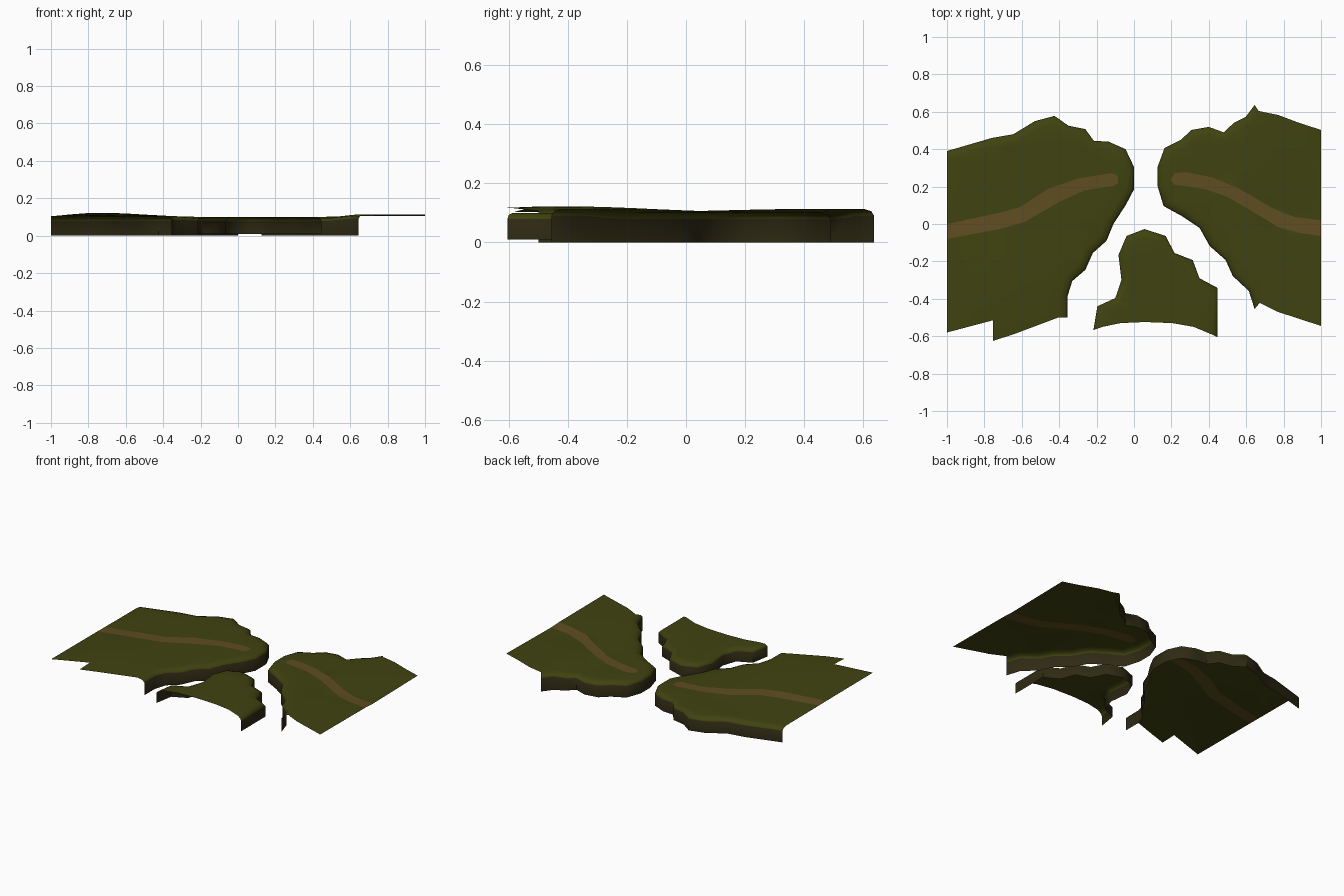
import bpy, bmesh, math
from mathutils import Vector
from mathutils.geometry import delaunay_2d_cdt

if "Cube" in bpy.data.objects:
    bpy.data.objects.remove(bpy.data.objects["Cube"])


def material(name, rgb):
    m = bpy.data.materials.new(name)
    m.diffuse_color = (*rgb, 1)
    m.use_nodes = True
    m.node_tree.nodes["Principled BSDF"].inputs["Base Color"].default_value = m.diffuse_color
    return m


MATS = [material("moss_green", (0.050, 0.056, 0.005)),
        material("path_brown", (0.115, 0.075, 0.015)),
        material("dark_earth", (0.028, 0.023, 0.007))]


# Gentle relief of each piece
def left_height(x, y):
    s = 0.2 if x < -0.75 else 0.33
    return 0.1 + 0.023 * math.exp(-((x + 0.75) / s) ** 2 - ((y + 0.4) / 0.4) ** 2)


def right_height(x, y):
    t = min(max((x - 0.5) / 0.15, 0), 1)
    t = t * t * (3 - 2 * t)
    return 0.1 + t * (0.013 - 0.008 * math.exp(-((y - 0.07) / 0.13) ** 2))


def flat_height(x, y):
    return 0.1


def inset(rim, ends, d):
    """Move the rim inwards by d; its ends slide along the open edges."""
    out = []
    for i, p in enumerate(rim):
        if i in (0, len(rim) - 1):
            e = ends[0 if i == 0 else 1]
            out.append(p + (e - p) * (d / 0.045))
            continue
        a = (p - rim[i - 1]).normalized()
        b = (rim[i + 1] - p).normalized()
        t = (a + b).normalized()
        out.append(p + Vector((-t.y, t.x)) * d)
    return out


def ground_piece(name, rim, edge, path, height, bottom):
    """Top sheet with a rounded lip and a wall below the rim; cut edges stay open."""
    rim = [Vector(p) for p in rim]
    edge = [Vector(p) for p in edge]
    ends = (edge[-1], edge[0])
    top = inset(rim, ends, 0.045)
    lip = inset(rim, ends, 0.012)
    outline = top + edge[1:-1]

    pts = list(outline)
    faces = [list(range(len(outline)))]
    if path:
        faces.append(list(range(len(pts), len(pts) + len(path))))
        pts += [Vector(p) for p in path]
    xs = [p.x for p in outline]
    ys = [p.y for p in outline]
    for i in range(-9, 10):
        for j in range(-6, 7):
            g = Vector((i * 0.1 + 0.013, j * 0.1 + 0.017))
            if min(xs) < g.x < max(xs) and min(ys) < g.y < max(ys):
                pts.append(g)
    vs, _, tris, _, _, src = delaunay_2d_cdt(pts, [], faces, 1, 1e-5)

    bm = bmesh.new()
    made = {}
    for tri, origin in zip(tris, src):
        for k in tri:
            if k not in made:
                made[k] = bm.verts.new((vs[k].x, vs[k].y, height(*vs[k])))
        f = bm.faces.new([made[k] for k in tri])
        f.material_index = 1 if 1 in origin else 0

    # lip and wall rings
    rings = [[(p.x, p.y, height(*p)) for p in top],
             [(p.x, p.y, height(*q) - 0.007) for p, q in zip(lip, top)],
             [(p.x, p.y, height(*q) - 0.021) for p, q in zip(rim, top)],
             [(p.x, p.y, bottom) for p in rim]]
    rows = [[bm.verts.new(c) for c in r] for r in rings]
    for r, (u, l) in enumerate(zip(rows, rows[1:])):
        for i in range(len(rim) - 1):
            f = bm.faces.new((u[i], l[i], l[i + 1], u[i + 1]))
            f.material_index = 2 if r == 2 else 0
    bmesh.ops.remove_doubles(bm, verts=bm.verts, dist=1e-4)

    mesh = bpy.data.meshes.new(name)
    bm.to_mesh(mesh)
    bm.free()
    for m in MATS:
        mesh.materials.append(m)
    ob = bpy.data.objects.new(name, mesh)
    bpy.context.collection.objects.link(ob)
    bpy.ops.object.select_all(action='DESELECT')
    ob.select_set(True)
    bpy.context.view_layer.objects.active = ob
    bpy.ops.object.shade_smooth_by_angle(angle=math.radians(50))


# Left bank
ground_piece(
    "left_bank",
    [(-.355, -.5), (-.355, -.385), (-.33, -.305), (-.26, -.245), (-.22, -.155),
     (-.147, -.09), (-.11, 0), (-.045, .1), (0, .185), (0, .305), (-.045, .4),
     (-.135, .44), (-.215, .445), (-.26, .507), (-.35, .525), (-.425, .578),
     (-.53, .55), (-.645, .48), (-.76, .46), (-1, .39)],
    [(-1, .345), (-1, 0), (-1, -.08), (-1, -.58), (-.755, -.515), (-.755, -.625),
     (-.645, -.59), (-.405, -.5)],
    [(-1, -.08), (-.72, -.027), (-.587, .01), (-.4, .118), (-.265, .18),
     (-.11, .203), (-.085, .22), (-.085, .257), (-.12, .272), (-.29, .245),
     (-.455, .19), (-.61, .09), (-.72, .06), (-1, 0)],
    left_height, 0)

# Right bank
ground_piece(
    "right_bank",
    [(.645, .636), (.597, .572), (.533, .54), (.48, .49), (.4, .519), (.308, .503),
     (.25, .45), (.163, .406), (.126, .305), (.126, .203), (.158, .096), (.255, .043),
     (.35, -.02), (.405, -.118), (.49, -.193), (.528, -.278), (.614, -.358),
     (.645, -.455)],
    [(.672, -.422), (.77, -.47), (1, -.545), (1, -.064), (1, .02), (1, .503),
     (.885, .54), (.77, .583), (.667, .604)],
    [(.217, .21), (.38, .187), (.5, .145), (.62, .075), (.77, -.016), (.887, -.048),
     (1, -.064), (1, .02), (.86, .037), (.737, .086), (.555, .193), (.415, .25),
     (.27, .278), (.22, .272), (.196, .24)],
    right_height, 0)

# Front bank
ground_piece(
    "front_bank",
    [(.447, -.605), (.447, -.342), (.35, -.29), (.314, -.193), (.217, -.155),
     (.169, -.064), (.056, -.027), (-.04, -.064), (-.083, -.166), (-.067, -.3),
     (-.1, -.396), (-.196, -.44), (-.217, -.567)],
    [(-.169, -.55), (-.072, -.53), (.056, -.524), (.206, -.53), (.319, -.55),
     (.41, -.588)],
    None, flat_height, 0.01)
